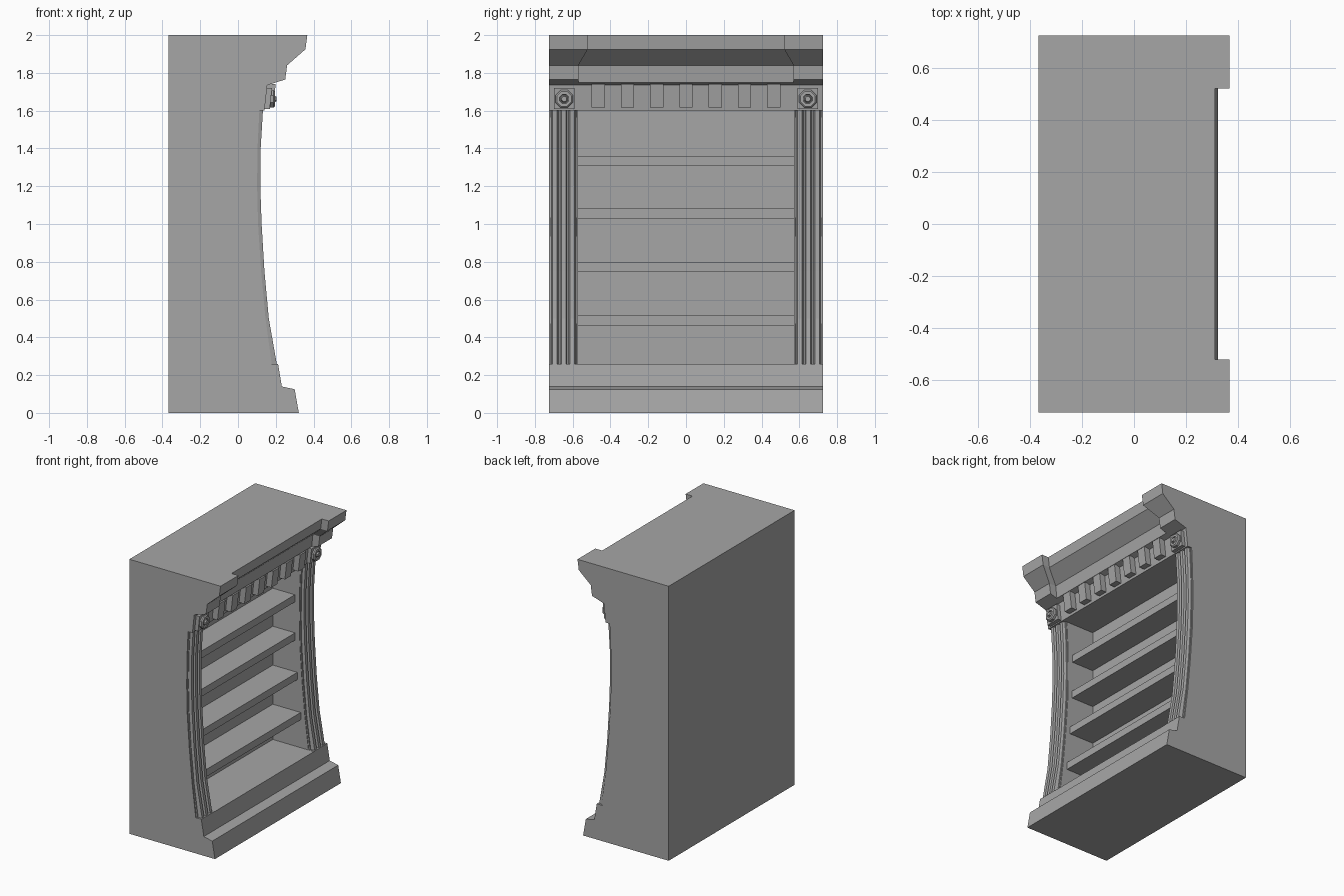
import bpy, bmesh, math
from mathutils import Matrix

if "Cube" in bpy.data.objects:
    bpy.data.objects.remove(bpy.data.objects["Cube"])

wood = bpy.data.materials.new("grey_wood")
wood.diffuse_color = (0.38, 0.38, 0.38, 1)
wood.use_nodes = True
wood.node_tree.nodes["Principled BSDF"].inputs["Base Color"].default_value = wood.diffuse_color


def stack(name, rings):
    """Solid made of matching rings of points, closed at both ends."""
    bm = bmesh.new()
    loops = [[bm.verts.new(p) for p in ring] for ring in rings]
    n = len(loops[0])
    for a, b in zip(loops, loops[1:]):
        for i in range(n):
            j = (i + 1) % n
            bm.faces.new((a[i], a[j], b[j], b[i]))
    bm.faces.new(loops[0][::-1])
    bm.faces.new(loops[-1])
    bmesh.ops.recalc_face_normals(bm, faces=bm.faces)
    me = bpy.data.meshes.new(name)
    bm.to_mesh(me)
    bm.free()
    me.materials.append(wood)
    ob = bpy.data.objects.new(name, me)
    bpy.context.collection.objects.link(ob)
    return ob


def rect(z, x0, x1, y0, y1):
    return [(x0, y0, z), (x1, y0, z), (x1, y1, z), (x0, y1, z)]


def cut(target, cutter):
    mod = target.modifiers.new("cut", 'BOOLEAN')
    mod.operation = 'DIFFERENCE'
    mod.solver = 'EXACT'
    mod.object = cutter
    bpy.context.view_layer.objects.active = target
    bpy.ops.object.modifier_apply(modifier=mod.name)
    bpy.data.objects.remove(cutter)


# Bowed front: height, panel front, pilaster front
BOW = [(0.26, 0.167, 0.205), (0.5, 0.138, 0.163), (0.75, 0.115, 0.14),
       (1.0, 0.098, 0.125), (1.2, 0.094, 0.118), (1.4, 0.096, 0.12), (1.6, 0.105, 0.132)]


def panel_front(z):
    for (z0, a, _), (z1, b, _) in zip(BOW, BOW[1:]):
        if z <= z1:
            return a + (b - a) * (z - z0) / (z1 - z0)


# Carcass: plinth, bowed sides, frieze and crown in one profile
profile = [(0, 0.322), (0.125, 0.30), (0.14, 0.232), (0.26, 0.212)]
profile += [(z, x) for z, x, _ in BOW]
profile += [(1.6, 0.14), (1.735, 0.155), (1.765, 0.25), (1.84, 0.26), (1.925, 0.357), (2.0, 0.367)]
carcass = stack("carcass", [rect(z, -0.368, x, -0.725, 0.725) for z, x in profile])

# Shelf cavity and set-back middle of the crown
cut(carcass, stack("cavity_cutter", [rect(z, -0.12, 0.8, -0.572, 0.572) for z in (0.258, 1.6)]))
recess = [(1.748, 0.195, 0.57), (1.84, 0.205, 0.57), (1.925, 0.302, 0.52),
          (2.0, 0.312, 0.52), (2.1, 0.312, 0.52)]
cut(carcass, stack("crown_cutter", [rect(z, x, 0.8, -y, y) for z, x, y in recess]))

# Shelves
for i, z in enumerate((0.462, 0.747, 1.03, 1.307)):
    front = panel_front(z) - 0.037
    stack(f"shelf_{i + 1}", [rect(h, -0.13, front, -0.58, 0.58) for h in (z, z + 0.053)])

# Reeded pilasters following the bow: (y, depth share)
section = [(0.718, -0.3), (0.718, 0.3)]
for c in (0.694, 0.648, 0.602):
    section += [(c + 0.019, 0.3), (c + 0.012, 1), (c - 0.012, 1), (c - 0.019, 0.3)]
section += [(0.576, 0.3), (0.576, -0.3)]
for side, label in ((-1, "left"), (1, "right")):
    stack(f"{label}_pilaster",
          [[(a + f * (b - a), side * y, z) for y, f in section] for z, a, b in BOW])

    # Corner plate with an eight-sided rosette
    yc = side * 0.645
    stack(f"{label}_corner_plate", [rect(1.608, 0.13, 0.168, yc - 0.055, yc + 0.055),
                                    rect(1.72, 0.14, 0.18, yc - 0.055, yc + 0.055)])
    rings = [(0.165, 0.05), (0.188, 0.05), (0.195, 0.042), (0.195, 0.026), (0.186, 0.024),
             (0.186, 0.02), (0.203, 0.014)]
    stack(f"{label}_rosette",
          [[(x, yc + r * math.cos(k * math.pi / 4 + math.pi / 8),
             1.662 + r * math.sin(k * math.pi / 4 + math.pi / 8)) for k in range(8)]
           for x, r in rings])

# Dentil blocks along the frieze
for i in range(-3, 4):
    y = i * 0.155
    stack(f"dentil_{i + 4}", [rect(1.618, 0.13, 0.185, y - 0.035, y + 0.035),
                              rect(1.742, 0.14, 0.2, y - 0.035, y + 0.035)])
